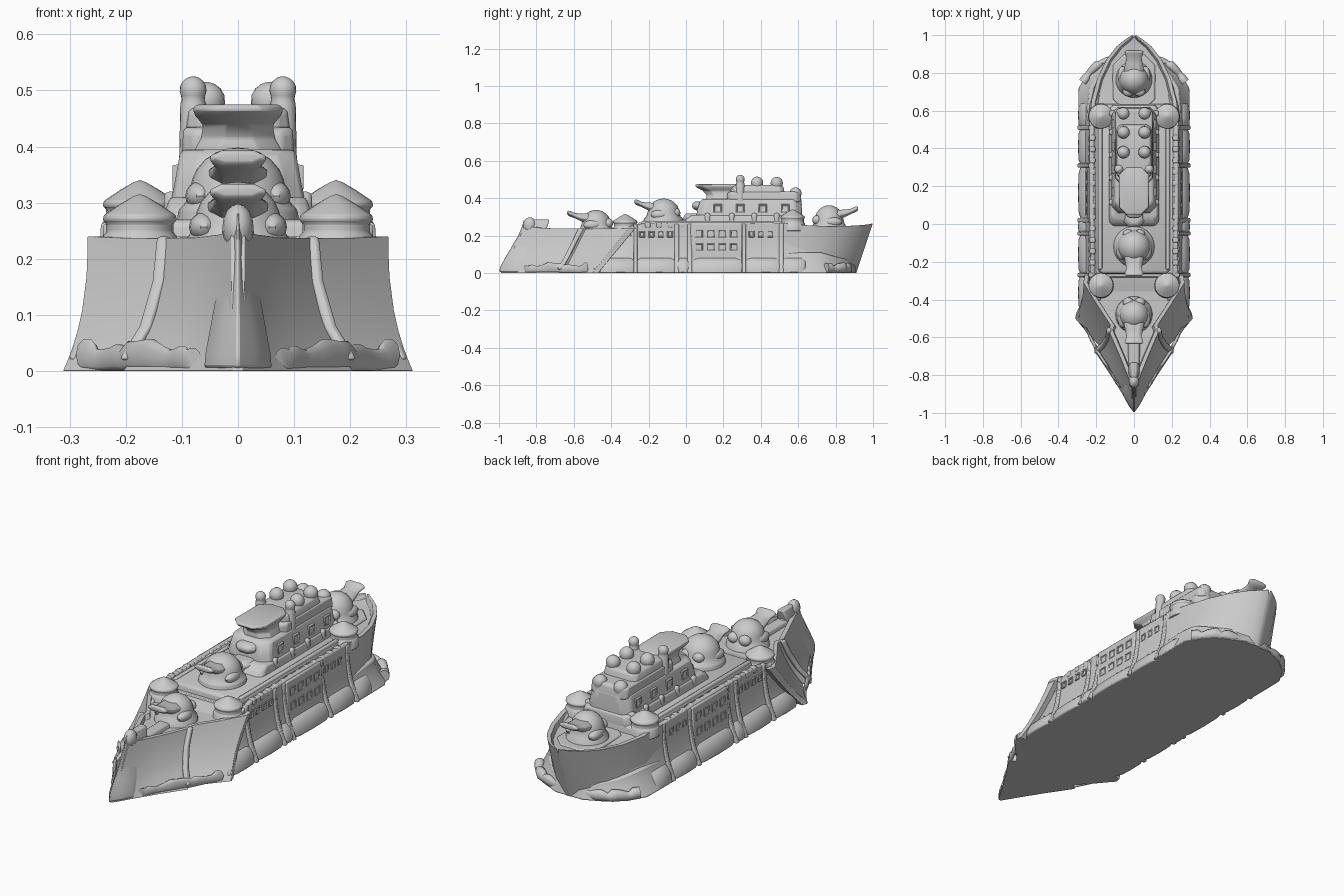
import bpy, bmesh, math, random
random.seed(4)


def loft(name, parts, bevel=0.006, mirror=False, angle=40):
    """Skin every list of equal rings in parts, cap the ends, optionally repeat on -x."""
    bm = bmesh.new()
    for s in ((1, -1) if mirror else (1,)):
        for rings in parts:
            rows = [[bm.verts.new((s * x, y, z)) for x, y, z in r] for r in rings]
            n = len(rows[0])
            for a, b in zip(rows, rows[1:]):
                for i in range(n):
                    j = (i + 1) % n
                    bm.faces.new((a[i], a[j], b[j], b[i]))
            bm.faces.new(rows[0])
            bm.faces.new(rows[-1])
    bmesh.ops.recalc_face_normals(bm, faces=bm.faces)
    me = bpy.data.meshes.new(name)
    bm.to_mesh(me)
    bm.free()
    ob = bpy.data.objects.new(name, me)
    bpy.context.collection.objects.link(ob)
    bpy.ops.object.select_all(action='DESELECT')
    ob.select_set(True)
    bpy.context.view_layer.objects.active = ob
    bpy.ops.object.shade_smooth_by_angle(angle=math.radians(angle))
    if bevel:
        m = ob.modifiers.new("soft_edges", 'BEVEL')
        m.width, m.segments = bevel, 2
        m.limit_method, m.angle_limit = 'ANGLE', math.radians(35)
    return ob


def hull(stations, power=2.5):
    """Rings across the ship: (y at keel, y at rail, half width low, half width at rail, rail z)."""
    rings = []
    for yb, yt, wb, wt, zt in stations:
        half = [(wt + (wb - wt) * (1 - t) ** power, zt * t)
                for t in (0, .08, .18, .3, .45, .7, .9, 1)]
        half += [(max(wt - .022, .002), zt), (max(wt - .03, .001), zt - .022)]
        half = [(w, yb + (yt - yb) * z / zt, z) for w, z in half]
        rings.append(half + [(-x, y, z) for x, y, z in reversed(half)])
    return rings


def tier(levels, c=.02):
    """Stacked chamfered rectangles: (z, half width, front y, back y)."""
    return [[(w - c, a, z), (w, a + c, z), (w, b - c, z), (w - c, b, z),
             (c - w, b, z), (-w, b - c, z), (-w, a + c, z), (c - w, a, z)]
            for z, w, a, b in levels]


def lathe(x, y, profile, seg=24, sy=1):
    return [[(x + r * math.cos(i * math.tau / seg), y + sy * r * math.sin(i * math.tau / seg), z)
             for i in range(seg)] for r, z in profile]


def blob(x, y, z, rx, ry, rz, seg=14):
    prof = [(max(math.sin(a * math.pi / 8), .01) * rx, z - math.cos(a * math.pi / 8) * rz)
            for a in range(9)]
    return lathe(x, y, prof, seg, ry / rx)


def window(x, y, z, w, h):
    """Raised frame with sunken pane, facing +x."""
    def rect(px, s):
        return [(px, y + i * (w / 2 - s), z + j * (h / 2 - s))
                for i, j in ((-1, -1), (1, -1), (1, 1), (-1, 1))]
    return [rect(x - .03, 0), rect(x + .003, .003), rect(x + .003, .008), rect(x - .006, .011)]


def box(x0, x1, y0, y1, z0, z1):
    return [[(x0, y0, z), (x1, y0, z), (x1, y1, z), (x0, y1, z)] for z in (z0, z1)]


# Hull: bow plates, middle body, overhanging stern
loft("bow_hull", [hull([(-.99, -.86, .008, .012, .25), (-.9, -.80, .062, .035, .243),
                        (-.80, -.70, .125, .075, .238), (-.68, -.56, .205, .135, .237),
                        (-.655, -.535, .175, .125, .237), (-.58, -.42, .245, .20, .237),
                        (-.5, -.31, .312, .268, .24), (-.47, -.27, .305, .262, .24)])])
loft("main_hull", [hull([(-.54, -.4, .25, .2, .225), (-.45, -.3, .285, .235, .25),
                         (-.25, -.22, .285, .232, .268), (.1, .1, .285, .235, .272),
                         (.52, .52, .285, .235, .268), (.63, .63, .28, .22, .25),
                         (.74, .74, .26, .19, .22)])])
loft("stern_hull", [hull([(.52, .52, .245, .238, .268), (.62, .65, .24, .226, .255),
                          (.72, .77, .215, .195, .25), (.80, .87, .155, .147, .252),
                          (.86, .94, .09, .093, .256), (.895, .975, .04, .05, .26),
                          (.91, .999, .008, .012, .266)], 1.6)])
loft("stern_apron", [hull([(.5, .5, .297, .25, .10), (.62, .62, .297, .245, .11),
                           (.72, .72, .295, .235, .11), (.80, .79, .25, .19, .09),
                           (.86, .85, .18, .13, .075), (.91, .90, .07, .04, .06)], 1.3)], .01)

# Pointed ram stem and figurehead
loft("prow_stem", [[[(w, y + .095, z), (w * .5, y + .04, z), (0, y, z), (-w * .5, y + .04, z),
                     (-w, y + .095, z), (-w, y + .14, z), (w, y + .14, z)] for z, w, y in
                    ((.005, .06, -1.0), (.03, .058, -.998), (.09, .047, -.965), (.15, .036, -.93),
                     (.2, .032, -.9), (.25, .028, -.88), (.285, .016, -.87))]], .006)
loft("figurehead", [blob(0, -.835, .255, .028, .036, .043), blob(0, -.785, .225, .04, .05, .028)], 0)

# Bulging armour belt in segments and the ribs between them
ends = [-.46, -.27, -.05, .02, .31, .51, .64]
belts = []
for a, b in zip(ends, ends[1:]):
    L = b - a
    belts.append([[(.2, y, 0), (.297 - d, y, .0), (.295 - d, y, .03), (.28 - d, y, .06),
                   (.258 - d, y, .08), (.2, y, .088)] for y, d in
                  ((a, .016), (a + .15 * L, .003), ((a + b) / 2, 0), (b - .15 * L, .003), (b, .016))])
loft("armour_belt", belts, .006, True)
loft("hull_ribs", [hull([(y - .012, y - .012, .3, .24, .262), (y + .012, y + .012, .3, .24, .262)], 2.2)
                   for y in ends[1:-1]], .005)

# Broadside panel and framed windows
loft("broadside_panel", [[[(x, a, z0), (x, b, z0), (x - k, b, z1), (x - k, a, z1)] for x, k, a, b, z0, z1 in
                          ((.2, 0, .025, .30, .07, .265), (.256, .012, .025, .30, .07, .265))]],
     .006, True)
panes = [window(.256 - (z - .07) * .06, .07 + i * .062, z, .046, .046) for i in range(4) for z in (.14, .21)]
panes += [window(.237, y, .208, .036, .04) for y in
          (-.235, -.185, -.135, -.085, .35, .40, .45)]
loft("hull_windows", panes, .002, True)

# Rail blocks, deck houses and lengthwise walkways
loft("rail_blocks", [box(.205, .235, y, y + .032, .24, .272)
                     for y in [-.22 + .06 * i for i in range(12)]], .008, True)
loft("main_deckhouse", [tier([(.2, .195, -.27, .64), (.262, .19, -.26, .63), (.270, .18, -.25, .62)])])
loft("walkway_ridge", [box(.168, .188, -.24, .6, .25, .277)], .006, True)
loft("stern_deck", [tier([(.2, .12, .6, .9), (.238, .11, .6, .9)], .06)])
loft("bow_deck_ridge", [tier([(.2, .035, -.8, -.5), (.235, .025, -.78, -.5)], .015)])

# Stepped superstructure with overhanging bridge
loft("superstructure_base", [tier([(.25, .135, -.02, .63), (.29, .128, .0, .63), (.31, .122, .03, .625)])], .008)
loft("superstructure_body", [tier([(.29, .122, .055, .62), (.34, .112, .06, .62), (.385, .104, .075, .615),
                                   (.395, .1, .09, .615)], .035)], .008)
loft("front_balconies", [tier([(.27, .05, -.01, .1), (.30, .055, -.015, .1), (.318, .04, .0, .1)], .025),
                         tier([(.335, .04, .05, .14), (.352, .052, .032, .14), (.368, .052, .032, .14),
                               (.383, .035, .05, .14)], .025)], .006)
loft("funnel_house", [tier([(.38, .1, .22, .615), (.425, .098, .22, .61), (.435, .095, .23, .6)]),
                      tier([(.42, .094, .24, .53), (.462, .088, .24, .52), (.47, .083, .25, .51)])], .008)
loft("bridge", [tier([(.385, .082, .105, .3), (.415, .066, .11, .3), (.438, .062, .095, .3),
                      (.455, .076, .06, .3), (.467, .081, .048, .3), (.475, .074, .053, .3)], .04)],
     .006, angle=60)
loft("superstructure_windows", [window(.117 - (z - .33) * .2, y, z, .05, .05)
                                for y in (.17, .29, .41, .53) for z in (.345,)], .002, True)
loft("side_buttresses", [box(.09, .132, y, y + .03, .26, .32) for y in (.1, .23, .35, .47, .57)], .01, True)

# Funnels: ball-topped columns in four pairs
funnels = []
for x, y, top, r in ((.08, .29, .525, .024), (.056, .38, .515, .033), (.056, .485, .514, .033),
                     (.056, .585, .458, .033)):
    prof = [(r * 1.05, .36), (r * .95, top - 2 * r), (r * .85, top - 1.75 * r)]
    prof += [(r * math.cos(a), top - r + r * math.sin(a)) for a in (-.45, -.1, .3, .7, 1.1, 1.4, 1.56)]
    funnels.append(lathe(x, y, prof, 20))
loft("funnels", funnels, 0, True, 60)


# Domed main turrets with wide flaring guns
def turret(name, y, z, top, d, s=1):
    h = top - z
    prof = [(.112 * s, z - .03), (.106 * s, z + .1 * h), (.092 * s, z + .22 * h), (.086 * s, z + .38 * h)]
    prof += [(.084 * s * math.cos(a), z + h * (.4 + .6 * math.sin(a))) for a in (.25, .5, .8, 1.1, 1.35, 1.55)]
    loft(name + "_dome", [lathe(0, y, prof, 28)], .004, angle=60)
    loft(name + "_gun", [[[(i * w, y + d * o, z + h * c + j * t) for i, j in
                           ((-.6, -1), (.6, -1), (1, -.3), (1, .3), (.6, 1), (-.6, 1), (-1, .3), (-1, -.3))]
                          for o, w, t, c in ((.03, .056, .028, .58), (.085, .046, .02, .66),
                                             (.115, .04, .014, .74), (.135, .047, .015, .81),
                                             (.148, .05, .014, .85), (.155, .04, .008, .86))]],
         .003, angle=60)
    loft(name + "_ears", [blob(.068 * s, y + d * .02, z + .3 * h, .026, .05, .026),
                          blob(.03, y - d * .065, z + .38 * h, .03, .026, .026)], 0, True)


turret("front_turret", -.48, .222, .337, -1, .9)
turret("upper_turret", -.12, .275, .398, -1)
turret("rear_turret", .765, .235, .362, 1, .9)

# Corner cupolas with pointed roofs
cupolas = []
for y, z, top in ((-.325, .2, .315), (.57, .225, .34)):
    cupolas.append(lathe(.175, y, [(.07, z), (.066, top - .075), (.06, top - .068), (.06, top - .052),
                                   (.066, top - .046), (.064, top - .037), (.036, top - .018),
                                   (.012, top - .004), (.001, top)], 20))
loft("corner_cupolas", cupolas, .003, True)


# Broken foam roll along bow and stern waterline, diagonal ridges on the bow plates
def foam(points):
    rings = []
    for (x0, y0), (x1, y1) in zip(points, points[1:]):
        for k in range(4):
            r = random.uniform(.018, .03)
            x, y = x0 + (x1 - x0) * k / 4, y0 + (y1 - y0) * k / 4
            rings.append([(x + r * .7 * math.cos(a), y + r * .5 * math.cos(a), r * (1 + math.sin(a)))
                          for a in [i * math.tau / 10 for i in range(10)]])
    return rings


loft("waterline_foam", [foam([(.08, -.86), (.12, -.79), (.19, -.68), (.235, -.59), (.28, -.52)]),
                        foam([(.27, .75), (.235, .8), (.19, .845), (.12, .875), (0, .89)])], 0, True, 70)
loft("bow_ridges", [[[(x + i * .012, y + j * .014, z) for i, j in ((-1, -1), (1, -1), (1, 1), (-1, 1))]
                     for x, y, z in path] for path in
                    (((.29, -.485, .02), (.265, -.43, .08), (.252, -.36, .16), (.255, -.3, .24)),
                     ((.2, -.675, .02), (.163, -.64, .08), (.14, -.6, .16), (.132, -.56, .24)))], .007, True)
